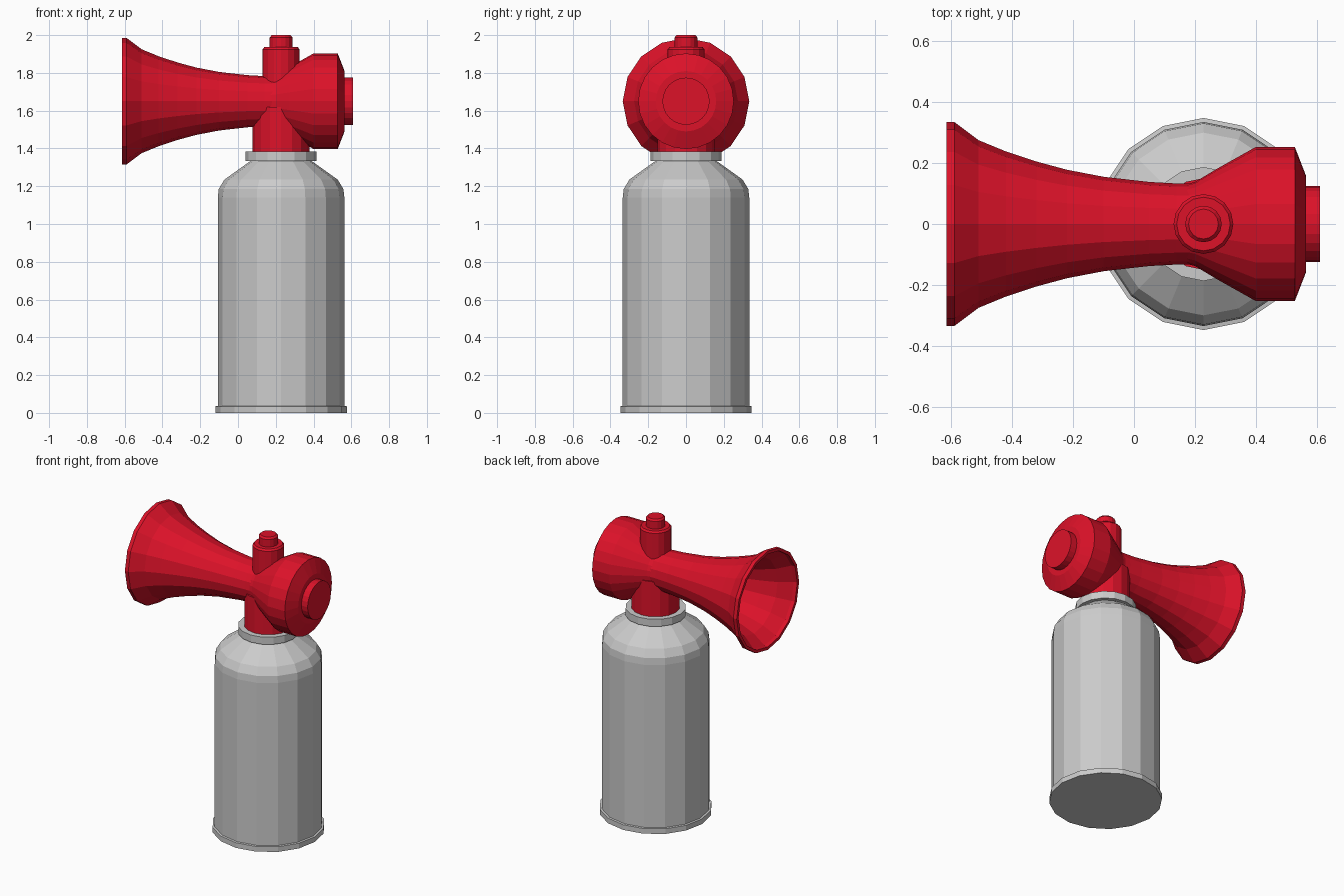
import bpy, bmesh
from math import cos, sin, tau

if "Cube" in bpy.data.objects:
    bpy.data.objects.remove(bpy.data.objects["Cube"])

CX, HZ = 0.228, 1.65   # vertical axis of the can, height of the horn axis

red = bpy.data.materials.new("red_plastic")
red.diffuse_color = (0.72, 0.006, 0.022, 1)
red.use_nodes = True
red.node_tree.nodes["Principled BSDF"].inputs["Base Color"].default_value = red.diffuse_color


def lathe(name, profile, sides=16, axis='Z', mat=None):
    """Revolve (radius, position) points; radius 0 closes the end."""
    bm = bmesh.new()
    rings = []
    for r, h in profile:
        ring = []
        for i in range(1 if r == 0 else sides):
            u, v = r * cos(tau * i / sides), r * sin(tau * i / sides)
            co = (CX + u, v, h) if axis == 'Z' else (h, u, HZ + v)
            ring.append(bm.verts.new(co))
        rings.append(ring)
    for a, b in zip(rings, rings[1:]):
        for i in range(sides):
            j = (i + 1) % sides
            if len(a) == 1:
                bm.faces.new((a[0], b[j], b[i]))
            elif len(b) == 1:
                bm.faces.new((a[i], a[j], b[0]))
            else:
                bm.faces.new((a[i], a[j], b[j], b[i]))
    bmesh.ops.recalc_face_normals(bm, faces=bm.faces)
    me = bpy.data.meshes.new(name)
    bm.to_mesh(me)
    bm.free()
    ob = bpy.data.objects.new(name, me)
    bpy.context.collection.objects.link(ob)
    if mat:
        me.materials.append(mat)
    return ob


# Gas can: rolled base rim, straight wall, rounded shoulder
lathe("can", [(0, 0), (0.348, 0), (0.348, 0.035), (0.335, 0.037), (0.335, 1.14),
              (0.33, 1.185), (0.30, 1.235), (0.16, 1.335), (0, 1.335)])

# Crimped collar
lathe("collar", [(0, 1.334), (0.187, 1.334), (0.187, 1.383), (0, 1.383)])

# Red neck between collar and horn
lathe("neck", [(0, 1.38), (0.15, 1.38), (0.15, 1.62), (0, 1.62)], mat=red)

# Horn: outer bell, rim, then the hollow inside
bell = [(0.133, 0.14), (0.138, 0.05), (0.155, -0.10), (0.178, -0.22),
        (0.205, -0.32), (0.238, -0.42), (0.275, -0.51), (0.335, -0.59)]
inside = [(r - 0.022, x) for r, x in reversed(bell)]
lathe("horn", [(0, 0.25), (0.133, 0.25)] + bell
      + [(0.335, -0.615), (0.315, -0.615)] + inside + [(0, 0.14)], axis='X', mat=red)

# Diaphragm housing behind the horn, with its end cap
lathe("diaphragm_housing", [(0, 0.17), (0.13, 0.17), (0.138, 0.20), (0.18, 0.27),
                            (0.253, 0.40), (0.253, 0.528), (0.16, 0.564), (0, 0.564)],
      sides=24, axis='X', mat=red)
lathe("end_cap", [(0, 0.55), (0.125, 0.55), (0.125, 0.61), (0, 0.61)],
      sides=24, axis='X', mat=red)

# Valve post and push button
lathe("valve_post", [(0, 1.66), (0.098, 1.66), (0.098, 1.925), (0.088, 1.937), (0, 1.937)],
      mat=red)
lathe("push_button", [(0, 1.93), (0.06, 1.93), (0.06, 1.988), (0.049, 2.0), (0, 2.0)],
      mat=red)
